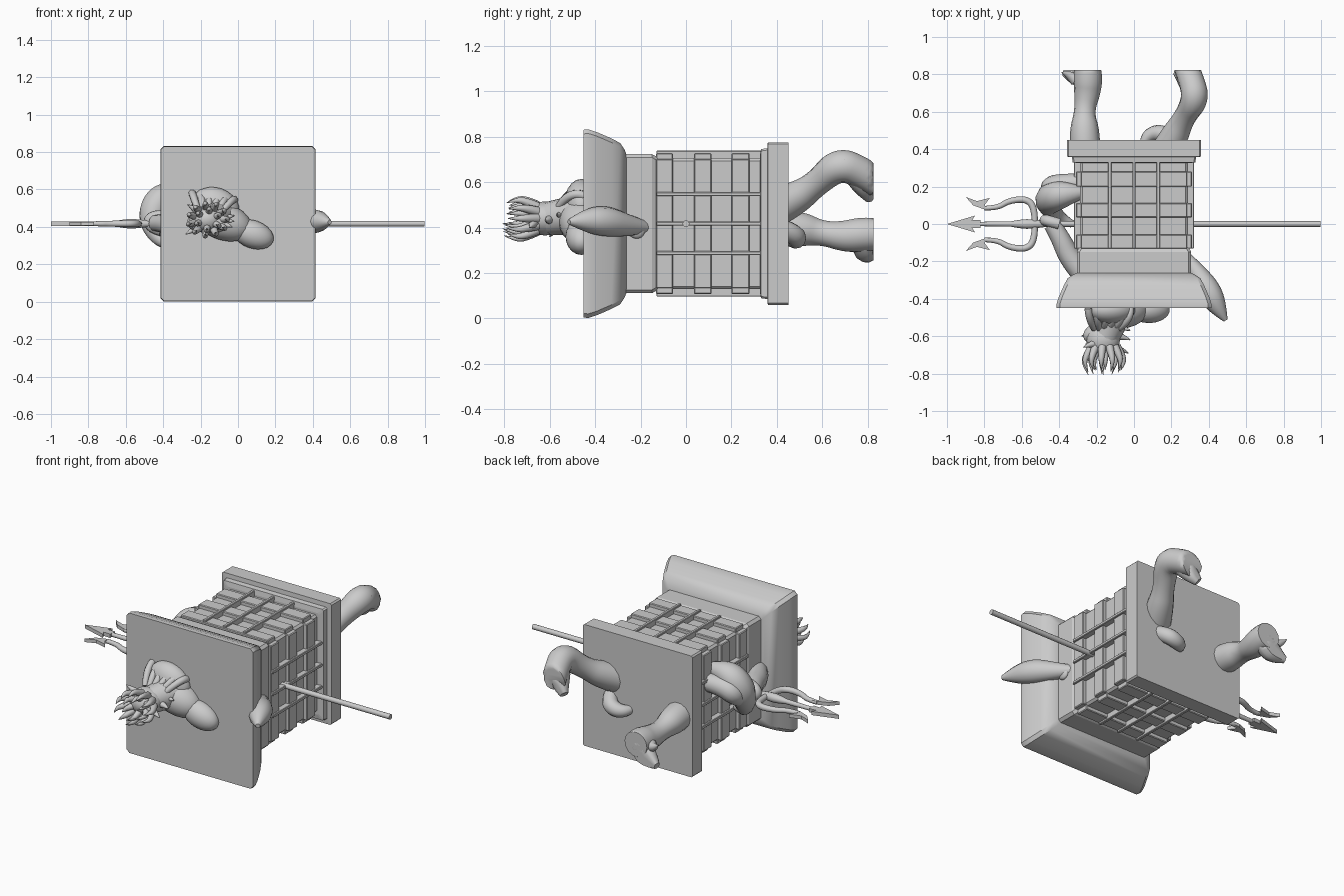
import bpy, bmesh, math, random
from mathutils import Vector

if "Cube" in bpy.data.objects:
    bpy.data.objects.remove(bpy.data.objects["Cube"])

random.seed(4)
CZ = 0.417  # height of the crate's long axis


def finish(name, bm, smooth=None):
    bmesh.ops.recalc_face_normals(bm, faces=bm.faces)
    me = bpy.data.meshes.new(name)
    bm.to_mesh(me)
    bm.free()
    ob = bpy.data.objects.new(name, me)
    bpy.context.collection.objects.link(ob)
    if smooth:
        shade(ob, smooth)
    return ob


def shade(ob, deg=40):
    bpy.ops.object.select_all(action='DESELECT')
    ob.select_set(True)
    bpy.context.view_layer.objects.active = ob
    bpy.ops.object.shade_smooth_by_angle(angle=math.radians(deg))


def loft(name, profile, cut=0.02, smooth=None):
    """Square section with chamfered corners, lofted along y."""
    bm = bmesh.new()
    rings = []
    for y, h in profile:
        c = h - cut
        pts = [(h, c), (c, h), (-c, h), (-h, c), (-h, -c), (-c, -h), (c, -h), (h, -c)]
        rings.append([bm.verts.new((x, y, CZ + z)) for x, z in pts])
    for a, b in zip(rings, rings[1:]):
        for i in range(8):
            bm.faces.new((a[i], a[(i + 1) % 8], b[(i + 1) % 8], b[i]))
    bm.faces.new(rings[0])
    bm.faces.new(rings[-1])
    return finish(name, bm, smooth)


def box(name, lo, hi, bevel=0.004):
    bm = bmesh.new()
    bmesh.ops.create_cube(bm, size=1)
    for v in bm.verts:
        v.co = [(l + h) / 2 + c * (h - l) for l, h, c in zip(lo, hi, v.co)]
    bmesh.ops.bevel(bm, geom=bm.edges, offset=bevel, segments=1, affect='EDGES')
    return finish(name, bm)


def limb(name, pts, res=4, flat_end=None):
    """Smooth tapering tube through (x, y, z, radius) points."""
    cu = bpy.data.curves.new(name, 'CURVE')
    cu.dimensions = '3D'
    cu.bevel_depth = 1
    cu.bevel_resolution = res
    cu.use_fill_caps = True
    sp = cu.splines.new('NURBS')
    sp.points.add(len(pts) - 1)
    for p, (x, y, z, r) in zip(sp.points, pts):
        p.co = (x, y, z, 1)
        p.radius = r
    sp.order_u = 3
    sp.use_endpoint_u = True
    sp.resolution_u = 6
    ob = bpy.data.objects.new(name, cu)
    bpy.context.collection.objects.link(ob)
    bpy.ops.object.select_all(action='DESELECT')
    ob.select_set(True)
    bpy.context.view_layer.objects.active = ob
    bpy.ops.object.convert(target='MESH')
    ob = bpy.context.view_layer.objects.active
    if flat_end:
        for v in ob.data.vertices:
            v.co.y = min(v.co.y, flat_end)
    shade(ob, 60)
    return ob


def lump(name, loc, size, rot=(0, 0, 0)):
    bm = bmesh.new()
    bmesh.ops.create_icosphere(bm, subdivisions=3, radius=1)
    ob = finish(name, bm, 60)
    ob.location, ob.scale = loc, size
    ob.rotation_euler = [math.radians(a) for a in rot]
    return ob


def plate(name, pts, half):
    """Thin flat outline lying in the spear's plane."""
    bm = bmesh.new()
    f = bm.faces.new([bm.verts.new((x, y, CZ - half)) for x, y in pts])
    r = bmesh.ops.extrude_face_region(bm, geom=[f])
    for v in r['geom']:
        if isinstance(v, bmesh.types.BMVert):
            v.co.z += 2 * half
    return finish(name, bm)


# Crate: flared lid, neck, core and foot flange
loft("flared_lid", [(-.45, .413), (-.43, .415), (-.39, .402), (-.33, .376),
                    (-.29, .355), (-.27, .325), (-.26, .30)], .018, 35)
loft("neck", [(-.27, .306), (-.15, .306), (-.135, .298), (-.12, .29)], .015)
loft("core", [(-.14, .288), (.35, .288)], .012)
loft("foot_flange", [(.325, .30), (.33, .328), (.358, .332), (.36, .358), (.45, .358)], .008)

# Raised slats wrapped around the core, on all four sides
for y0, y1 in ((-.132, -.057), (.035, .112), (.2, .28)):
    for a, b in ((.31, .284), (.284, .31)):
        box("slat", (-a, y0, CZ - b), (a, y1, CZ + b))

# Three long bars on each side
for off in (-.13, 0, .13):
    for s in (-1, 1):
        w = .009
        lo, hi = sorted((s * .28, s * .321))
        box("side_bar", (lo, -.13, CZ + off - w), (hi, .335, CZ + off + w), .003)
        box("top_bar", (off - w, -.13, CZ + lo), (off + w, .335, CZ + hi), .003)

# Trident
limb("shaft", [(-.6, 0, CZ, .015), (-.2, 0, CZ, .015), (.4, 0, CZ, .015), (.997, 0, CZ, .015)])
limb("shaft_collar", [(-.66, 0, CZ, .014), (-.6, 0, CZ, .025), (-.55, 0, CZ, .026), (-.48, 0, CZ, .017)])
limb("middle_prong", [(-.6, 0, CZ, .016), (-.75, 0, CZ, .012), (-.9, 0, CZ, .011)])
plate("spearhead", [(-1, 0), (-.85, .045), (-.865, .02), (-.82, .022),
                    (-.82, -.022), (-.865, -.02), (-.85, -.045)], .011)
for s in (-1, 1):
    limb("side_prong", [(-.53, 0, CZ, .016), (-.53, s * .08, CZ, .018), (-.57, s * .135, CZ, .018),
                        (-.67, s * .125, CZ, .016), (-.73, s * .085, CZ, .014), (-.80, s * .085, CZ, .012)])
    plate("prong_barb", [(-.77, s * .075), (-.80, s * .078), (-.86, s * .10), (-.90, s * .145),
                         (-.84, s * .122), (-.77, s * .14), (-.80, s * .10)], .010)

# Gripping arm with its hand and side fin
limb("gripping_forearm", [(-.27, -.27, .40, .06), (-.34, -.19, .40, .06), (-.40, -.06, .42, .05), (-.44, .0, .42, .045)])
limb("gripping_hand", [(-.40, .0, .46, .03), (-.47, .02, .46, .03), (-.48, .02, .40, .03), (-.41, .0, .38, .03)])
limb("arm_fin", [(-.27, .17, .58, .03), (-.38, .16, .58, .075), (-.45, .14, .50, .085),
                 (-.46, .10, .40, .06), (-.40, .03, .31, .035), (-.33, .0, .30, .02)])
limb("arm_fin_edge", [(-.28, .22, .52, .05), (-.40, .21, .52, .06), (-.46, .19, .47, .06), (-.44, .08, .40, .04)])

# Opposite elbow poking out of the lid
limb("elbow_fin", [(.28, -.18, .40, .03), (.34, -.26, .41, .05), (.40, -.36, .43, .07),
                   (.45, -.45, .43, .05), (.49, -.515, .425, .012)])
lump("elbow_skin", (.31, -.22, .395), (.022, .04, .045), (25, 0, 0))

# Shoulders, neck and head
lump("shoulder", (.08, -.46, .36), (.115, .07, .075), (0, 20, 0))
lump("back_hump", (-.12, -.46, .51), (.13, .075, .10), (0, 20, 0))
lump("chest", (-.08, -.46, .43), (.16, .10, .10), (0, 20, 0))
limb("throat", [(-.09, -.44, .46, .10), (-.12, -.53, .45, .08), (-.15, -.6, .44, .075)])
lump("head", (-.165, -.62, .44), (.09, .09, .075))
lump("muzzle", (-.21, -.585, .425), (.065, .05, .05), (0, 0, 30))
lump("brow", (-.21, -.645, .44), (.05, .025, .06))

# Mane strands running over the hump
for i in range(6):
    a = -.24 + .045 * i
    limb("mane_strand", [(a * .6 - .07, -.56, .49, .016), (a, -.51, .565, .022), (a - .005, -.45, .58 - .008 * i, .02)], 2)

# Crown of curling spikes
for ring, count, rad in ((0, 11, .062), (1, 6, .028)):
    for i in range(count):
        t = 2 * math.pi * (i + .4 * ring) / count
        dx, dz = math.cos(t), math.sin(t)
        k = random.uniform(.8, 1.15)
        x, z = -.16 + rad * 1.1 * dx, .44 + rad * .9 * dz
        limb("crown_spike", [(x, -.655, z, .022), (x + .03 * dx, -.70, z + .025 * dz, .018),
                             (x + .045 * dx * k, -.745, z + .038 * dz * k, .011),
                             (x + .02 * dx, -.70 - .095 * k, z + .02 * dz, .001)], 2)
# Side locks
for x, y, z in ((-.02, -.62, .43), (-.03, -.69, .40), (-.02, -.57, .46), (-.28, -.60, .36), (-.27, -.66, .52)):
    limb("side_lock", [(-.15, y + .02, .44, .03), ((x - .15) / 2, y + .03, (z + .44) / 2, .028), (x, y, z, .002)], 2)

# Legs with feet cut flat, and the tail
F = .824
limb("straight_leg", [(-.26, .40, .40, .08), (-.265, .50, .395, .082), (-.265, .60, .375, .052),
                      (-.25, .70, .36, .07), (-.245, .78, .37, .078), (-.25, .84, .37, .072)], 5, F)
limb("straight_foot", [(-.24, .77, .37, .055), (-.27, .79, .32, .06), (-.32, .795, .29, .055), (-.375, .81, .27, .02)], 4, F)
limb("bent_leg", [(.17, .38, .48, .085), (.22, .48, .525, .075), (.27, .57, .59, .055),
                  (.33, .67, .68, .075), (.31, .76, .65, .068), (.28, .84, .60, .068)], 5, F)
limb("bent_foot", [(.29, .76, .62, .055), (.27, .79, .57, .05), (.23, .81, .53, .025)], 4, F)
for x, y, z, tx, tz in ((.34, .66, .69, .385, .70), (-.31, .77, .36, -.385, .40)):
    limb("heel_tuft", [(x, y, z, .035), (x + (tx - x) * .5, y + .03, z, .025), (tx, y + .04, tz, .003)], 2)
limb("tail", [(.19, .42, .40, .04), (.17, .48, .37, .045), (.11, .49, .345, .042), (.06, .46, .345, .03), (.05, .42, .35, .02)])
